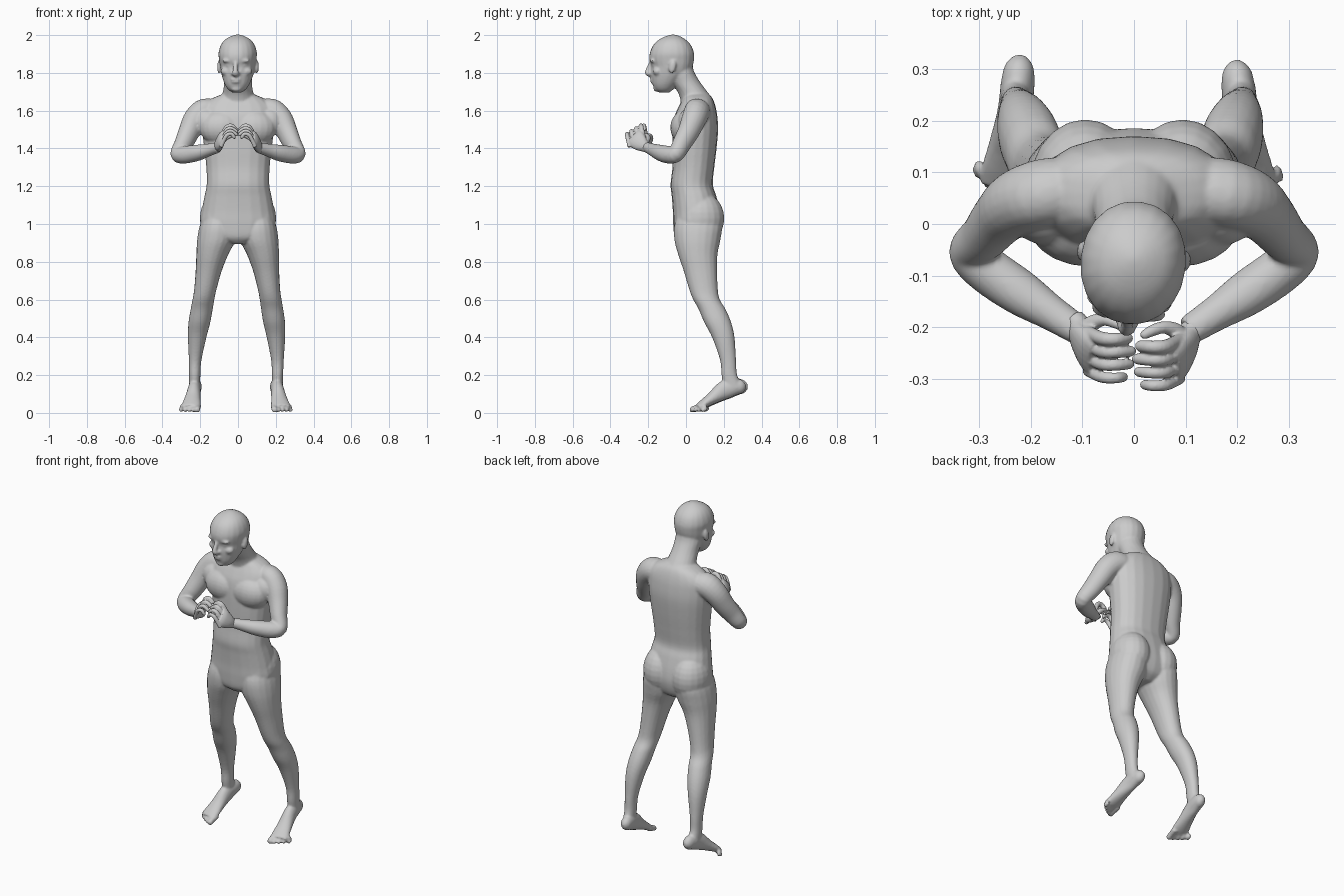
import bpy, bmesh, math
from mathutils import Vector, Matrix

SEG = 20


def smooth_rows(rows, sub=4):
    """Catmull-Rom resampling of tuples."""
    out = []
    for i in range(len(rows) - 1):
        p = [rows[max(i - 1, 0)], rows[i], rows[i + 1], rows[min(i + 2, len(rows) - 1)]]
        for k in range(sub):
            t = k / sub
            out.append([0.5 * (2 * b + (c - a) * t + (2 * a - 5 * b + 4 * c - d) * t * t
                               + (3 * b - a - 3 * c + d) * t ** 3) for a, b, c, d in zip(*p)])
    out.append(list(rows[-1]))
    return out


def skin(bm, rings):
    loops = [[bm.verts.new(v) for v in r] for r in rings]
    faces = [bm.faces.new(loops[0]), bm.faces.new(loops[-1][::-1])]
    for a, b in zip(loops, loops[1:]):
        for i in range(len(a)):
            j = (i + 1) % len(a)
            faces.append(bm.faces.new((a[i], b[i], b[j], a[j])))
    bmesh.ops.recalc_face_normals(bm, faces=faces)


def unit(n):
    """Points of a unit superellipse."""
    for i in range(SEG):
        a = 2 * math.pi * i / SEG
        c, s = math.cos(a), math.sin(a)
        yield (math.copysign(abs(c) ** (2 / n), c), math.copysign(abs(s) ** (2 / n), s))


def slab(bm, rows, n=2.0, s=1, lean=0.0):
    """Horizontal sections: z, x min, x max, y front, y back."""
    rings = []
    for z, x0, x1, y0, y1 in smooth_rows(rows):
        cx, cy, rx, ry = (x0 + x1) / 2, (y0 + y1) / 2, (x1 - x0) / 2, (y1 - y0) / 2
        rings.append([(s * (cx + rx * u) + lean * (1 - z), cy + ry * v, z) for u, v in unit(n)])
    skin(bm, rings)


def tube(bm, rows, ref, s=1, dx=0.0, dy=0.0):
    """Sections across a path: x, y, z, half width, half height."""
    rows = smooth_rows(rows)
    pts = [Vector(r[:3]) for r in rows]
    rings = []
    for i, r in enumerate(rows):
        t = (pts[min(i + 1, len(pts) - 1)] - pts[max(i - 1, 0)]).normalized()
        side = Vector(ref).cross(t).normalized()
        up = t.cross(side)
        ring = []
        for u, v in unit(2):
            p = pts[i] + side * u * max(r[3], .002) + up * v * max(r[4], .002)
            ring.append((s * p.x + dx, p.y + dy, p.z))
        rings.append(ring)
    skin(bm, rings)


def blob(bm, c, r, tilt=0.0):
    m = Matrix.Translation(c) @ Matrix.Rotation(tilt, 4, 'X') @ Matrix.Diagonal((*r, 1))
    bmesh.ops.create_uvsphere(bm, u_segments=20, v_segments=14, radius=1, matrix=m)


def finish(bm, name, voxel, iters):
    me = bpy.data.meshes.new(name)
    bm.to_mesh(me)
    bm.free()
    ob = bpy.data.objects.new(name, me)
    bpy.context.collection.objects.link(ob)
    rm = ob.modifiers.new("blend", 'REMESH')
    rm.mode = 'VOXEL'
    rm.voxel_size = voxel
    rm.use_smooth_shade = True
    sm = ob.modifiers.new("soften", 'SMOOTH')
    sm.factor = 0.5
    sm.iterations = iters
    return ob


# Head: skull, nose, brow, eyes, lips, ears, turned slightly
bm = bmesh.new()
slab(bm, [(z, -w, w, f, b) for z, w, f, b in (
    (1.695, .022, -.14, -.09), (1.71, .045, -.163, -.07), (1.735, .063, -.176, -.045),
    (1.765, .076, -.182, -.015), (1.80, .087, -.186, .022), (1.835, .094, -.183, .036),
    (1.87, .099, -.194, .043), (1.905, .102, -.192, .043), (1.945, .091, -.175, .028),
    (1.975, .069, -.145, .0), (1.994, .037, -.108, -.032), (2.003, .008, -.075, -.06))], 2.1)
tube(bm, [(0, -.184, 1.865, .01, .008), (0, -.193, 1.84, .011, .01), (0, -.203, 1.812, .014, .013),
          (0, -.203, 1.796, .018, .013), (0, -.186, 1.785, .012, .008)], (0, 1, 0))
blob(bm, (0, -.155, 1.716), (.028, .018, .016))       # chin
blob(bm, (0, -.177, 1.765), (.027, .014, .008))
blob(bm, (0, -.175, 1.752), (.024, .014, .008))
for s in (1, -1):
    blob(bm, (s * .04, -.17, 1.864), (.034, .018, .011))
    blob(bm, (s * .038, -.162, 1.84), (.017, .014, .01))
    blob(bm, (s * .05, -.145, 1.808), (.034, .026, .024))
    blob(bm, (s * .1, -.062, 1.832), (.011, .019, .036), -.2)
    blob(bm, (s * .014, -.188, 1.797), (.011, .011, .009))
pivot = Matrix.Translation((0, -.06, 0))
bmesh.ops.transform(bm, matrix=pivot @ Matrix.Rotation(-.1, 4, 'Z') @ pivot.inverted(), verts=bm.verts)

# Torso and neck
slab(bm, [(z, -w, w, f, b) for z, w, f, b in (
    (.895, .05, -.03, .12), (.93, .15, -.06, .165), (1.0, .198, -.068, .185), (1.07, .192, -.07, .18),
    (1.15, .177, -.076, .16), (1.21, .166, -.082, .142), (1.3, .168, -.072, .15), (1.4, .179, -.072, .162),
    (1.5, .191, -.07, .17), (1.57, .194, -.06, .166), (1.62, .185, -.04, .157), (1.66, .145, -.02, .143),
    (1.685, .09, -.01, .125), (1.70, .05, .0, .1))], 2.3)
slab(bm, [(1.6, -.1, .1, -.02, .145), (1.66, -.092, .092, -.03, .14), (1.7, -.08, .08, -.045, .113),
          (1.75, -.074, .074, -.078, .076), (1.8, -.076, .076, -.1, .046), (1.84, -.07, .07, -.1, .034)])
for s in (1, -1):
    blob(bm, (s * .085, .0, 1.51), (.12, .083, .095))       # chest muscle
    blob(bm, (s * .165, .02, 1.54), (.075, .062, .075))     # front of shoulder
    blob(bm, (s * .094, .075, 1.03), (.108, .128, .14))     # buttock
    # Arm
    tube(bm, [(.10, .07, 1.592, .06, .06), (.175, .06, 1.597, .064, .07), (.225, .042, 1.555, .063, .066),
              (.258, .014, 1.49, .055, .059), (.288, -.022, 1.425, .047, .052), (.317, -.053, 1.37, .041, .044),
              (.285, -.088, 1.366, .047, .045), (.22, -.133, 1.376, .043, .045),
              (.16, -.172, 1.391, .034, .035), (.105, -.207, 1.406, .027, .03)],
         (-.55, .73, -.64), s)
    # Leg
    slab(bm, [(1.1, .03, .16, -.02, .15), (1.0, .01, .2, -.06, .19), (.92, .01, .215, -.062, .183),
              (.84, .049, .219, -.042, .167), (.75, .084, .222, -.012, .165), (.65, .111, .229, .018, .169),
              (.6, .121, .237, .038, .179), (.55, .129, .246, .066, .209), (.48, .141, .257, .096, .239),
              (.4, .161, .259, .138, .257), (.28, .186, .253, .18, .265), (.2, .191, .251, .188, .271),
              (.13, .192, .25, .2, .30)], 2.1, s, -.01 if s < 0 else -.015)
    # Foot with five toes
    fx, fy = (-.009, 0) if s < 0 else (-.014, -.01)
    tube(bm, [(.212, .327, .135, .01, .012), (.213, .308, .137, .027, .034), (.216, .272, .138, .033, .044),
              (.222, .215, .122, .034, .05), (.231, .15, .079, .042, .033), (.238, .1, .047, .05, .023),
              (.244, .07, .03, .048, .015)], (0, 0, 1), s, fx, fy)
    for i in range(5):
        x, y, r = .202 + .021 * i, .03 + .007 * i + .002 * i * i, .016 if i == 0 else .0115
        tube(bm, [(x, .1, .038, r, r), (x + .004, y + .025, .023, r, r), (x + .006, y + .006, .014, r, r * .9),
                  (x + .006, y, .012, r * .4, r * .4)], (0, 0, 1), s, fx, fy)
finish(bm, "body", .006, 6)

# Hands held together in front of the chest
for s, name, dy in ((1, "hand_right_side", -.003), (-1, "hand_left_side", .012)):
    bm = bmesh.new()
    tube(bm, [(.118, -.198, 1.402, .027, .023), (.106, -.213, 1.41, .03, .024), (.1, -.237, 1.426, .042, .023),
              (.088, -.262, 1.449, .05, .02), (.078, -.277, 1.464, .046, .012)], (1, 0, 0), s, 0, dy)
    for i in range(4):
        y, z, r = -.226 - .025 * i, 1.475 - .014 * i, .013 - .0007 * i
        tip = (.006, .0, .003, .014)[i]
        tube(bm, [(.09, y + .006, z - .025, r, r), (.08, y, z, r, r), (.06, y - .008, z + .036, r, r),
                  (.035, y - .009, z + .044, r * .95, r * .95), (tip + .006, y - .007, z + .026, r * .85, r * .85),
                  (tip, y - .006, z + .019, r * .3, r * .3)], (0, 1, 0), s, 0, dy)
    # Thumb
    tube(bm, [(.1, -.225, 1.42, .018, .018), (.082, -.205, 1.44, .016, .016), (.058, -.197, 1.458, .012, .012),
              (.034, -.204, 1.468, .011, .011), (.018, -.213, 1.472, .008, .008),
              (.014, -.216, 1.473, .003, .003)], (0, 0, 1), s, 0, dy)
    finish(bm, name, .0035, 1)
